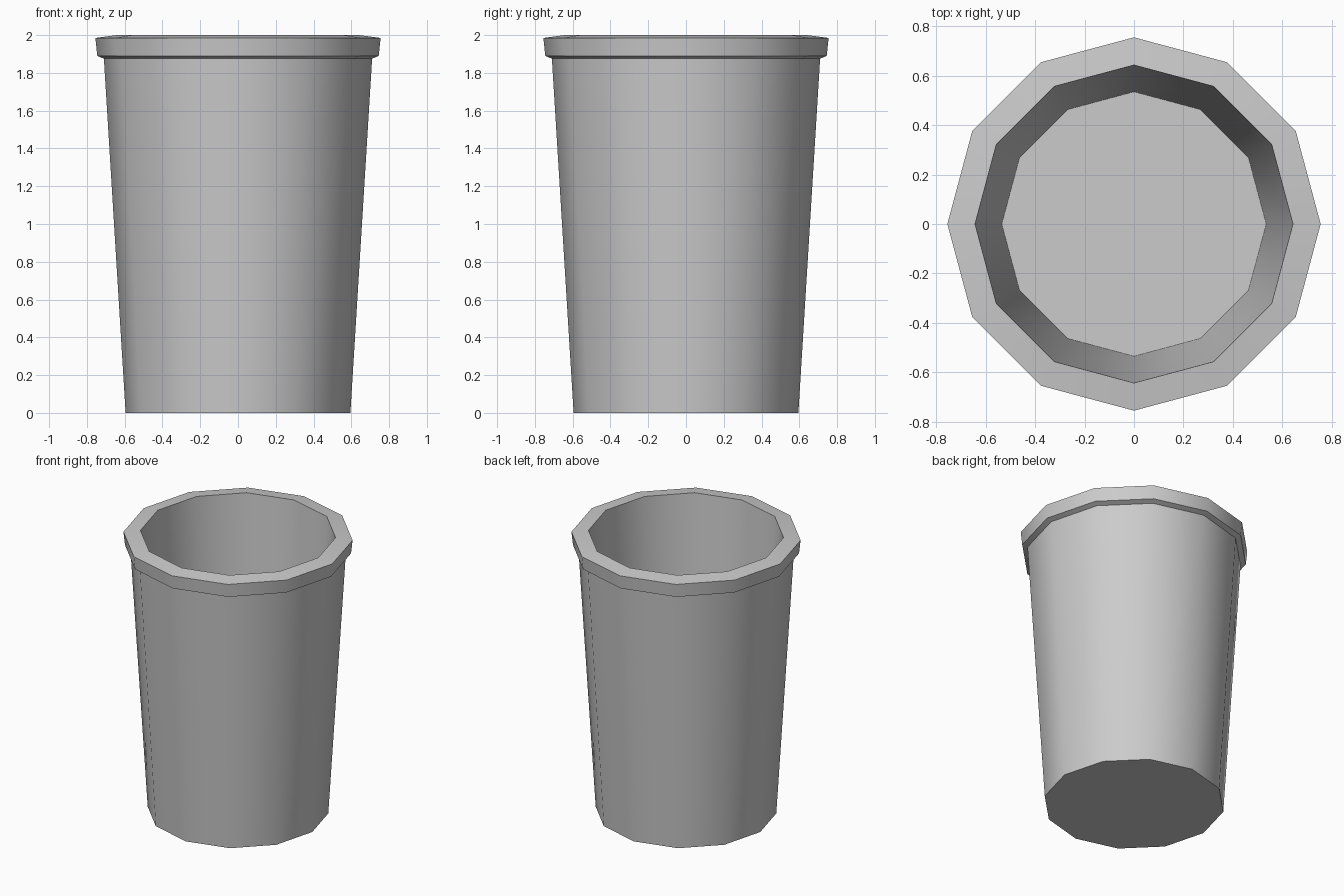
import bpy
import bmesh
from math import cos, sin, tau, radians

SIDES = 12

cube = bpy.data.objects.get("Cube")
if cube:
    bpy.data.objects.remove(cube, do_unlink=True)

# Plain grey plastic
grey = bpy.data.materials.new("grey")
grey.use_nodes = True
colour = (0.6, 0.6, 0.6, 1)
grey.diffuse_color = colour
grey.node_tree.nodes["Principled BSDF"].inputs["Base Color"].default_value = colour

# Profile (radius, height): outer wall, rim, inner wall, floor
profile = [(0.595, 0), (0.71, 1.875), (0.745, 1.89), (0.755, 1.985),
           (0.643, 2.0), (0.535, 0.06)]

bm = bmesh.new()
rings = [[bm.verts.new((r * cos(tau * i / SIDES), r * sin(tau * i / SIDES), z))
          for i in range(SIDES)] for r, z in profile]
for low, high in zip(rings, rings[1:]):
    for i in range(SIDES):
        j = (i + 1) % SIDES
        bm.faces.new((low[i], low[j], high[j], high[i]))

# Underside and inside floor
bm.faces.new(rings[0][::-1])
bm.faces.new(rings[-1])

mesh = bpy.data.meshes.new("bin")
bm.to_mesh(mesh)
bm.free()
mesh.materials.append(grey)
bin_body = bpy.data.objects.new("bin", mesh)
bpy.context.collection.objects.link(bin_body)

# Smooth round the walls, sharp at the rim and base
bpy.ops.object.select_all(action="DESELECT")
bin_body.select_set(True)
bpy.context.view_layer.objects.active = bin_body
bpy.ops.object.shade_smooth_by_angle(angle=radians(35))
